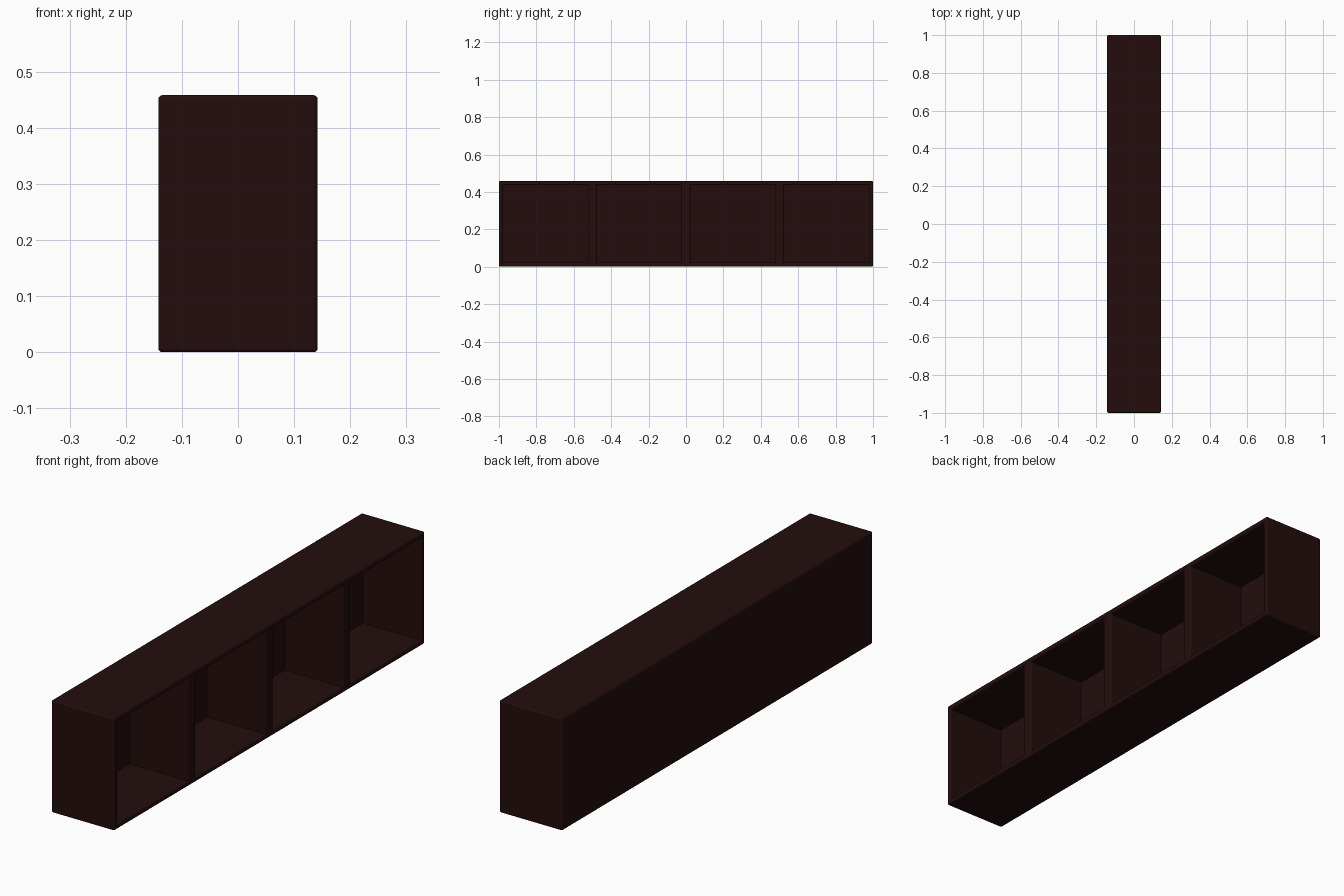
import bpy
import bmesh
from mathutils import Vector

default = bpy.data.objects.get("Cube")
if default:
    bpy.data.objects.remove(default, do_unlink=True)

WIDTH, LENGTH, HEIGHT = 0.284, 2.0, 0.458
PANEL = 0.022          # thickness of outer panels
HALF_DIVIDER = 0.024   # half thickness of the dividers
BAY = 0.5

# Dark wood material
wood = bpy.data.materials.new("dark brown wood")
wood.use_nodes = True
colour = (0.017, 0.004, 0.004, 1)
wood.diffuse_color = colour
wood.node_tree.nodes["Principled BSDF"].inputs["Base Color"].default_value = colour

# Outer block of the shelf
bm = bmesh.new()
bmesh.ops.create_cube(bm, size=1)
bmesh.ops.scale(bm, vec=(WIDTH, LENGTH, HEIGHT), verts=bm.verts)
bmesh.ops.translate(bm, vec=(0, 0, HEIGHT / 2), verts=bm.verts)


def cut(point, normal):
    """Slice only the open side, so the other sides stay plain."""
    geom = bm.verts[:] + bm.edges[:] + bm.faces[:]
    bmesh.ops.bisect_plane(bm, geom=geom, plane_co=point, plane_no=normal)


# Outline the openings on the open side
for z in (PANEL, HEIGHT - PANEL):
    cut(Vector((0, 0, z)), Vector((0, 0, 1)))
edges_y = [-1 + PANEL, 1 - PANEL]
for i in (-1, 0, 1):
    edges_y += [i * BAY - HALF_DIVIDER, i * BAY + HALF_DIVIDER]
for y in edges_y:
    cut(Vector((0, y, 0)), Vector((0, 1, 0)))

# Push the four bays in, leaving the back panel
bm.normal_update()
openings = []
for f in bm.faces:
    c = f.calc_center_median()
    inside = PANEL < c.z < HEIGHT - PANEL
    if f.normal.x > 0.9 and inside and f.calc_area() > 0.1:
        openings.append(f)
bmesh.ops.inset_individual(bm, faces=openings, thickness=0, depth=PANEL - 0.002 - WIDTH)
bm.normal_update()

# Soften the outward corners
corners = [e for e in bm.edges
           if len(e.link_faces) == 2 and e.calc_face_angle_signed(0) > 0.5]
bmesh.ops.bevel(bm, geom=corners, offset=0.007, offset_type='OFFSET',
                segments=3, profile=0.5, affect='EDGES', clamp_overlap=True)
bmesh.ops.recalc_face_normals(bm, faces=bm.faces)

mesh = bpy.data.meshes.new("shelf_unit")
bm.to_mesh(mesh)
bm.free()
mesh.materials.append(wood)
shelf = bpy.data.objects.new("shelf_unit", mesh)
bpy.context.collection.objects.link(shelf)
